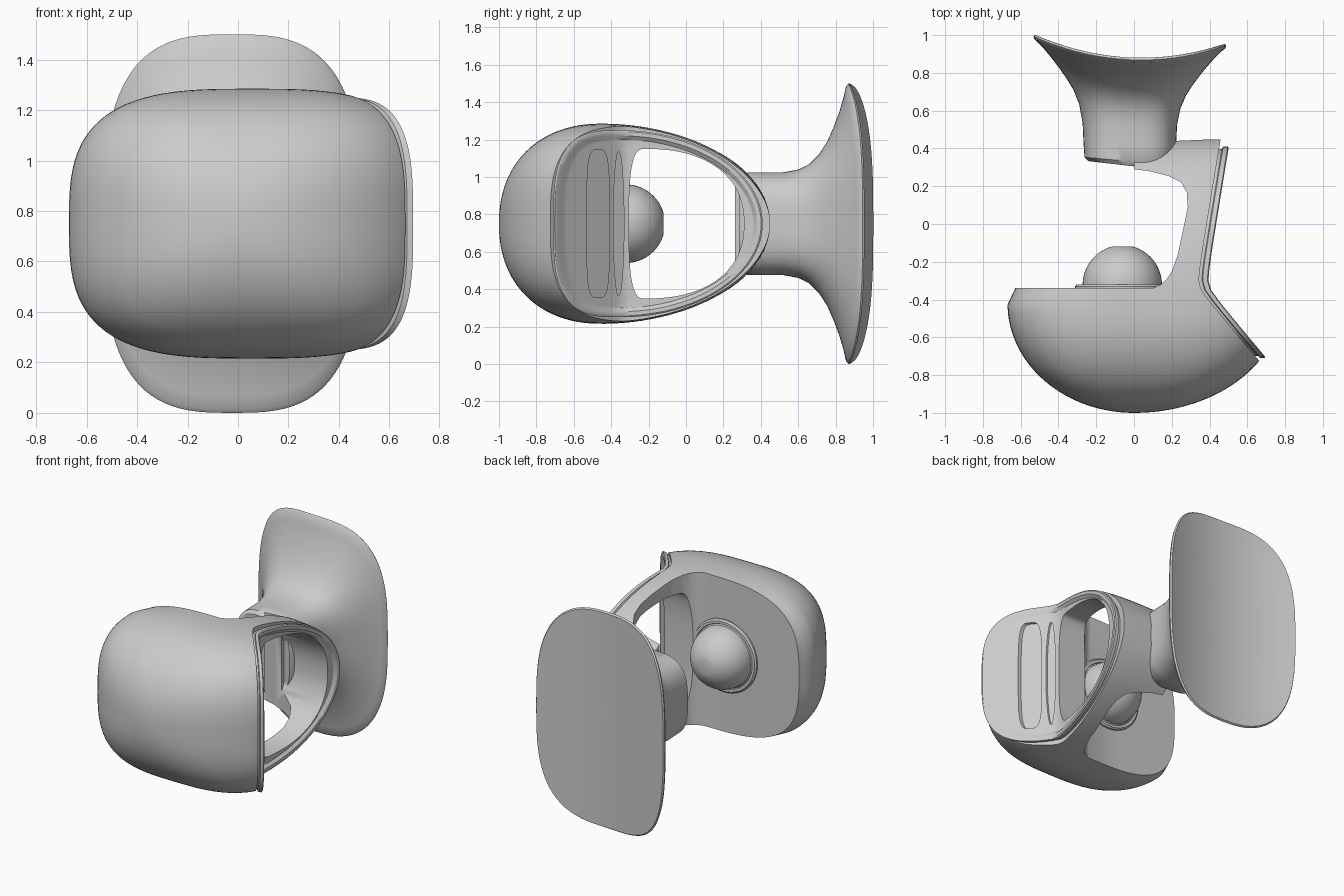
import bpy, bmesh
from math import sin, cos, pi, sqrt, radians

if "Cube" in bpy.data.objects:
    bpy.data.objects.remove(bpy.data.objects["Cube"])

ZC = 0.75  # height of the mid plane


def spow(v, p):
    return (abs(v) ** p) * (1 if v >= 0 else -1)


def egg(yc, left, right, h, nl=2.0, nr=2.0, n=96):
    """Lopsided superellipse in the (y, z) plane."""
    pts = []
    for i in range(n):
        a = 2 * pi * i / n
        c, s = cos(a), sin(a)
        e, l = (nr, right) if c >= 0 else (nl, left)
        pts.append((yc + l * spow(c, 2 / e), ZC + h * spow(s, 2 / e)))
    return pts


def vee(y):
    """x position of the bent right-hand side."""
    a = 0.5 - 0.165 * (0.4 - y)
    b = 0.38 + 0.84 * (-0.33 - y)
    return 0.5 * (a + b + sqrt((a - b) ** 2 + 0.0016))


def loft(name, rings, closed=False):
    bm = bmesh.new()
    vs = [[bm.verts.new(p) for p in r] for r in rings]
    n = len(rings[0])
    pairs = list(zip(vs, vs[1:])) + ([(vs[-1], vs[0])] if closed else [])
    for r0, r1 in pairs:
        for i in range(n):
            j = (i + 1) % n
            bm.faces.new((r0[i], r0[j], r1[j], r1[i]))
    if not closed:
        bm.faces.new(vs[0])
        bm.faces.new(vs[-1])
    bmesh.ops.recalc_face_normals(bm, faces=bm.faces)
    me = bpy.data.meshes.new(name)
    bm.to_mesh(me)
    bm.free()
    ob = bpy.data.objects.new(name, me)
    bpy.context.collection.objects.link(ob)
    return ob


def boolean(ob, cutter, op):
    m = ob.modifiers.new("cut", 'BOOLEAN')
    m.operation, m.object, m.solver = op, cutter, 'EXACT'
    dg = bpy.context.evaluated_depsgraph_get()
    me = bpy.data.meshes.new_from_object(ob.evaluated_get(dg))
    ob.modifiers.clear()
    ob.data = me
    bpy.data.objects.remove(cutter)


def smooth(ob, angle=32):
    ob.data.shade_smooth()
    ob.data.set_sharp_from_angle(angle=radians(angle))


# Bulbous shell and side arm: superellipse sections along y
rings = []
for k in range(57):
    th = 0.03 + (pi - 0.12) * k / 56
    c, s = cos(th), sin(th)
    if c > 0:
        y, hz = -0.45 - 0.55 * c ** (2 / 2.2), 0.535 * s ** (2 / 2.2)
    else:
        y, hz = -0.45 - 0.9 * c, 0.535 * s
    t = min(1, max(0, (-0.42 - y) / 0.58))
    w = sqrt(max(0.0005, 1 - t * t))
    xl = -0.67 * w + 0.045 * min(1, max(0, (y + 0.42) / 0.08))
    xr = 0.78 * w
    e = 2.3 + 0.8 * min(1, hz / 0.45)
    rings.append([((xl + xr) / 2 + (xr - xl) / 2 * spow(cos(2 * pi * i / 96), 2 / e), y,
                   ZC + hz * spow(sin(2 * pi * i / 96), 2 / e)) for i in range(96)])
shell = loft("shell_and_arm", rings)

# Plan outline that carves the opening and the bent right side
plan = [(-1, -1.2), (0.95, -1.2)]
plan += [(vee(y) - 0.05, y) for y in [-0.95 + 1.4 * i / 56 for i in range(57)]]
plan += [(0.22, 0.44), (0, 0.42), (0, 0.29), (0.08, 0.28), (0.18, 0.255), (0.25, 0.22),
         (0.28, 0.165), (0.285, 0.09), (0.26, -0.03), (0.23, -0.17), (0.2, -0.25),
         (0.175, -0.29), (0.145, -0.32), (0.1, -0.34), (-1, -0.34)]
cutter = loft("plan_cutter", [[(x, y, z) for x, y in plan] for z in (-0.2, 1.7)])
boolean(shell, cutter, 'INTERSECT')

# Window through the arm
window = egg(-0.22, 0.085, 0.53, 0.4, 3, 2.3)
cutter = loft("window_cutter", [[(x, y, z) for y, z in window] for x in (0.15, 1.0)])
boolean(shell, cutter, 'DIFFERENCE')
smooth(shell)


# Bent face panel with raised rim, following the side of the arm
def outline(d):
    return egg(-0.35, 0.36 - d, 0.76 - d, 0.5 - d, 3.2, 2.0)


def on_side(pts, off):
    return [(vee(y) + off, y, z) for y, z in pts]


def mix(f):
    return [(a[0] + (b[0] - a[0]) * f, a[1] + (b[1] - a[1]) * f)
            for a, b in zip(outline(0.05), window)]


rings = [on_side(outline(d), o) for d, o in
         ((0.012, -0.06), (0.012, -0.035), (0, -0.03), (0, -0.006), (0.008, 0), (0.03, 0))]
rings += [on_side(mix(i / 16), -0.015) for i in range(17)]
rings += [on_side(mix(i / 16), -0.06) for i in range(16, -1, -1)]
panel = loft("face_panel", rings, closed=True)

# Recessed slot and narrow lens-shaped groove
for pts, depth in ((egg(-0.47, 0.06, 0.06, 0.395, 4, 4), -0.04),
                   (egg(-0.36, 0.028, 0.028, 0.385), -0.027)):
    boolean(panel, loft("slot_cutter", [on_side(pts, depth), on_side(pts, 0.1)]), 'DIFFERENCE')
smooth(panel)

# Flared neck and curved mounting plate: (y, half width, half height, curve)
sections = [(0.305, 0.22, 0.255, 0), (0.33, 0.24, 0.275, 0), (0.42, 0.245, 0.275, 0.1),
            (0.52, 0.25, 0.275, 0.4), (0.6, 0.268, 0.29, 0.8), (0.66, 0.298, 0.32, 1),
            (0.71, 0.335, 0.37, 1), (0.755, 0.375, 0.44, 1), (0.79, 0.412, 0.52, 1),
            (0.82, 0.447, 0.6, 1), (0.843, 0.48, 0.68, 1), (0.855, 0.505, 0.735, 1),
            (0.868, 0.51, 0.75, 1), (0.88, 0.503, 0.742, 1)]
sections += [(0.88, 0.503 * f, 0.742 * f, 1) for f in (0.85, 0.7, 0.55, 0.4, 0.25, 0.1, 0.02)]
rings = []
for y, a, b, k in sections:
    ring = []
    for i in range(96):
        t = 2 * pi * i / 96
        x = -0.022 + a * spow(cos(t), 2 / 3)
        slant = -0.12 * x * max(0, (0.42 - y) / 0.12)
        ring.append((x, y + slant + 0.38 * k * (x - 0.04) ** 2, ZC + b * spow(sin(t), 2 / 3)))
    rings.append(ring)
smooth(loft("neck_and_mounting_plate", rings), 40)

# Ball with flat tip and collar on the inner face
profile = [(0.25, -0.36), (0.25, -0.33), (0.24, -0.32), (0.222, -0.32), (0.218, -0.328)]
profile += [(0.21 * cos(radians(a)), -0.322 + 0.21 * sin(radians(a))) for a in range(0, 76, 5)]
rings = [[(-0.062 + r * cos(2 * pi * i / 48), y, ZC + r * sin(2 * pi * i / 48))
          for i in range(48)] for r, y in profile]
smooth(loft("ball", rings), 30)

# Rest the plate's lower edge on z = 0
bpy.context.view_layer.update()
